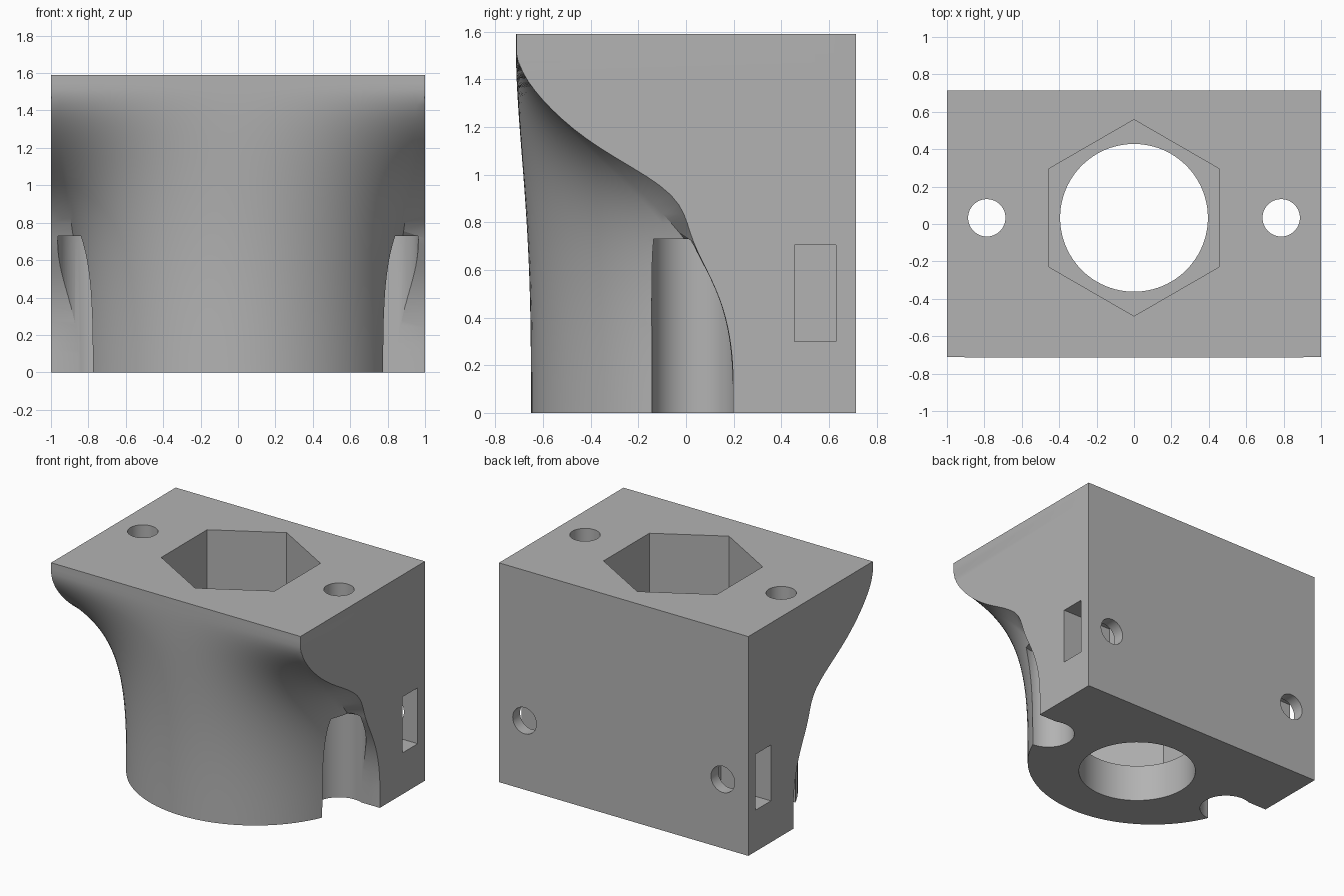
import bpy, bmesh, math
from mathutils import Matrix

if "Cube" in bpy.data.objects:
    bpy.data.objects.remove(bpy.data.objects["Cube"], do_unlink=True)

HEIGHT, HALF_DEPTH = 1.59, 0.714
ARC_Y, ARC_R = 0.197, 0.848
SCREW_X, AXIS_Y = 0.787, 0.033

grey = bpy.data.materials.new("plain_grey")
grey.use_nodes = True
colour = (0.45, 0.45, 0.45, 1)
grey.diffuse_color = colour
grey.node_tree.nodes["Principled BSDF"].inputs["Base Color"].default_value = colour


def make_object(name, bm):
    bmesh.ops.recalc_face_normals(bm, faces=bm.faces)
    mesh = bpy.data.meshes.new(name)
    bm.to_mesh(mesh)
    bm.free()
    mesh.materials.append(grey)
    obj = bpy.data.objects.new(name, mesh)
    bpy.context.scene.collection.objects.link(obj)
    return obj


def lerp(a, b, t):
    return a + (b - a) * t


def section(z, steps=24):
    """Outline at one height: round front at the foot, straight front at the top."""
    t = min(1, z / 1.53) ** 1.6
    s = min(0.998, t * t * (3 - 2 * t))
    edge = s - 0.12 * math.exp(-((z - 0.92) / 0.17) ** 2) - 0.003
    pts = []
    for i in range(-steps, steps + 1):
        a = i / steps * math.pi / 2
        pts.append((lerp(ARC_R * math.sin(a), i / steps, s),
                    lerp(ARC_Y - ARC_R * math.cos(a), -HALF_DEPTH, s)))
    edge_y = lerp(ARC_Y, -HALF_DEPTH, max(0, edge))
    return [(-1, edge_y)] + pts + [(1, edge_y), (1, HALF_DEPTH), (-1, HALF_DEPTH)]


# Lofted body
bm = bmesh.new()
levels = 40
rings = []
for k in range(levels + 1):
    z = HEIGHT * k / levels
    rings.append([bm.verts.new((x, y, z)) for x, y in section(z)])
for low, high in zip(rings, rings[1:]):
    for i in range(len(low)):
        j = (i + 1) % len(low)
        bm.faces.new((low[i], low[j], high[j], high[i]))
bm.faces.new(rings[0])
bm.faces.new(rings[-1])
body = make_object("bracket_body", bm)


# Cutters
def prism(name, x, y, z0, z1, radius, sides=64, turn=0.0, along_y=False):
    bm = bmesh.new()
    bmesh.ops.create_cone(bm, cap_ends=True, segments=sides, radius1=radius,
                          radius2=radius, depth=z1 - z0,
                          matrix=Matrix.Rotation(turn, 4, 'Z'))
    if along_y:
        bmesh.ops.rotate(bm, verts=bm.verts, matrix=Matrix.Rotation(math.pi / 2, 3, 'X'))
        centre = (x, (z0 + z1) / 2, y)
    else:
        centre = (x, y, (z0 + z1) / 2)
    bmesh.ops.translate(bm, verts=bm.verts, vec=centre)
    return make_object(name, bm)


def box(name, low, high):
    bm = bmesh.new()
    bmesh.ops.create_cube(bm, size=1)
    for v in bm.verts:
        v.co = [lerp(a, b, c + 0.5) for a, b, c in zip(low, high, v.co)]
    return make_object(name, bm)


cutters = [
    prism("hex_pocket", 0, AXIS_Y, 0.27, 1.8, 0.525, sides=6,
          turn=0.0),
    prism("centre_bore", 0, AXIS_Y, -0.2, 0.6, 0.395, sides=96),
]
# Keep two corners of the hexagon on the depth axis
hexagon = cutters[0].data
if max(v.co.x for v in hexagon.vertices) > 0.5:
    hexagon.transform(Matrix.Translation((0, AXIS_Y, 0)) @ Matrix.Rotation(math.pi / 6, 4, 'Z')
                      @ Matrix.Translation((0, -AXIS_Y, 0)))
for side, x in (("left", 1), ("right", -1)):
    sx = x * SCREW_X
    cutters += [
        prism(side + "_counterbore", sx, AXIS_Y, -0.2, 0.73, 0.177),
        prism(side + "_screw_hole", sx, AXIS_Y, 0.5, 1.8, 0.1, sides=48),
        box(side + "_nut_slot", (min(x * 0.6, x * 1.2), 0.455, 0.3),
            (max(x * 0.6, x * 1.2), 0.63, 0.705)),
        prism(side + "_back_hole", x * 0.795, 0.5, 0.54, 0.9, 0.095, sides=48, along_y=True),
    ]

bpy.ops.object.select_all(action='DESELECT')
body.select_set(True)
bpy.context.view_layer.objects.active = body
for cutter in cutters:
    cutter.hide_render = True
    mod = body.modifiers.new(cutter.name, 'BOOLEAN')
    mod.operation, mod.solver, mod.object = 'DIFFERENCE', 'EXACT', cutter
    bpy.ops.object.modifier_apply(modifier=mod.name)
    bpy.data.objects.remove(cutter, do_unlink=True)

bpy.ops.object.shade_smooth_by_angle(angle=math.radians(30))
